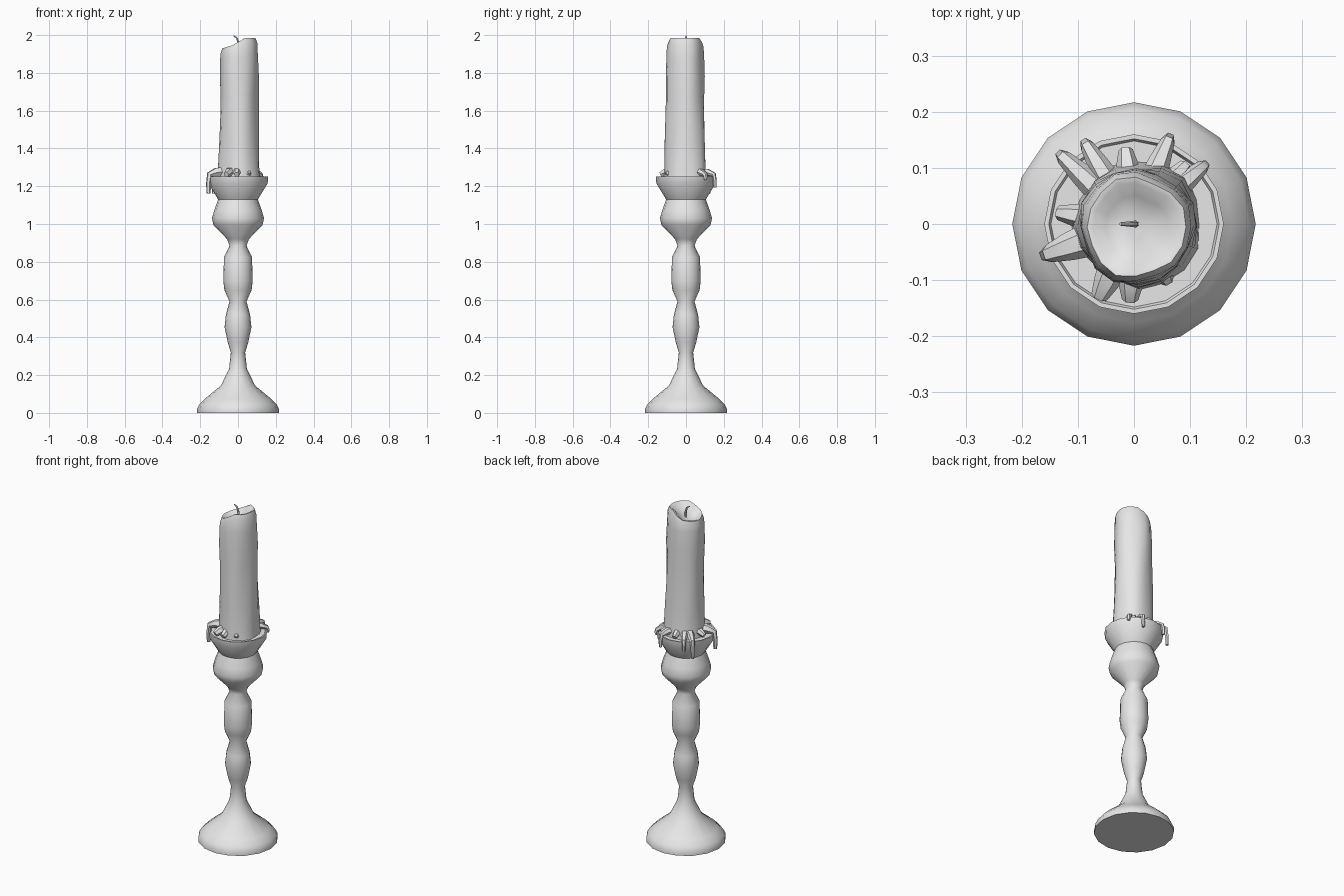
import bpy, bmesh, math
from mathutils import Vector

cube = bpy.data.objects.get("Cube")
if cube:
    bpy.data.objects.remove(cube, do_unlink=True)

SIDES = 16
grey = bpy.data.materials.new("light_grey")
grey.use_nodes = True
grey.diffuse_color = (0.8, 0.8, 0.8, 1)
grey.node_tree.nodes["Principled BSDF"].inputs["Base Color"].default_value = (0.8, 0.8, 0.8, 1)


def finish(obj, angle):
    """Give the part its colour and smooth shading with kept edges."""
    bpy.ops.object.select_all(action='DESELECT')
    obj.select_set(True)
    bpy.context.view_layer.objects.active = obj
    obj.data.materials.clear()
    obj.data.materials.append(grey)
    bpy.ops.object.shade_smooth_by_angle(angle=math.radians(angle))


def loft(name, profile, shape, angle):
    """Skin closed rings, one for each profile point, and cap both ends."""
    bm = bmesh.new()
    rings = [[bm.verts.new(shape(r, z, 2 * math.pi * i / SIDES)) for i in range(SIDES)]
             for r, z in profile]
    for low, high in zip(rings, rings[1:]):
        for i in range(SIDES):
            j = (i + 1) % SIDES
            bm.faces.new((low[i], low[j], high[j], high[i]))
    bm.faces.new(rings[0][::-1])
    bm.faces.new(rings[-1])
    bmesh.ops.recalc_face_normals(bm, faces=bm.faces)
    mesh = bpy.data.meshes.new(name)
    bm.to_mesh(mesh)
    bm.free()
    obj = bpy.data.objects.new(name, mesh)
    bpy.context.collection.objects.link(obj)
    finish(obj, angle)


def tube(name, points, radii, resolution=1):
    """Tapered tube through the points."""
    curve = bpy.data.curves.new(name, 'CURVE')
    curve.dimensions = '3D'
    curve.bevel_depth = 1
    curve.bevel_resolution = resolution
    curve.use_fill_caps = True
    line = curve.splines.new('POLY')
    line.points.add(len(points) - 1)
    for p, co, r in zip(line.points, points, radii):
        p.co = (*co, 1)
        p.radius = r
    obj = bpy.data.objects.new(name, curve)
    bpy.context.collection.objects.link(obj)
    bpy.ops.object.select_all(action='DESELECT')
    obj.select_set(True)
    bpy.context.view_layer.objects.active = obj
    bpy.ops.object.convert(target='MESH')
    finish(bpy.context.object, 50)


# Turned candlestick: foot, stem with two swellings, and cup
def turned(r, z, a):
    return (r * math.cos(a), r * math.sin(a), z)


stick = [(0.217, 0), (0.217, 0.02), (0.205, 0.045), (0.175, 0.075), (0.09, 0.145),
         (0.047, 0.235), (0.038, 0.32), (0.055, 0.375), (0.071, 0.455), (0.064, 0.52),
         (0.045, 0.59), (0.072, 0.65), (0.078, 0.7), (0.074, 0.825), (0.045, 0.885),
         (0.058, 0.92), (0.13, 0.995), (0.138, 1.03), (0.125, 1.075), (0.105, 1.13),
         (0.157, 1.215), (0.16, 1.252), (0.152, 1.252), (0.148, 1.242), (0.05, 1.242)]
loft("candlestick", stick, turned, 50)


# Uneven wax candle with a sloping rim and a melted hollow
def rim_height(x):
    if x < -0.02:
        return 1.95 + (x + 0.02) * 0.3
    return min(1.984, 1.95 + (x + 0.02) * 0.7)


def waxy(r, z, a):
    wobble = 1 + 0.035 * math.sin(3 * a + 4 * z) + 0.03 * math.sin(5 * a - 7 * z)
    x, y = r * wobble * math.cos(a), r * wobble * math.sin(a)
    t = z - 1.24
    if z > 1.9:
        z = rim_height(x) + z - 1.95
    return (x + 0.008 - 0.006 * t, y - 0.008 * t, z)


candle = [(0.114, 1.24), (0.109, 1.3), (0.106, 1.42), (0.103, 1.55), (0.101, 1.68),
          (0.103, 1.78), (0.1, 1.88), (0.097, 1.925), (0.088, 1.95), (0.078, 1.948),
          (0.055, 1.925), (0.02, 1.915)]
loft("candle", candle, waxy, 60)

# Bent wick
tube("wick", [(0.004, 0, 1.9), (0.002, 0, 1.96), (-0.006, 0, 1.985), (-0.024, 0, 1.997)],
     [0.006, 0.006, 0.005, 0.003])

# Wax drips: tip x, tip y, width, length hanging over the cup
drips = [(-0.125, 0.118, 0.017, 0.1), (-0.083, 0.138, 0.016, 0.06), (-0.015, 0.132, 0.016, 0),
         (0.06, 0.147, 0.016, 0.07), (0.092, 0.105, 0.015, 0), (0.12, 0.1, 0.016, 0.03),
         (-0.135, 0.02, 0.016, 0), (-0.15, -0.052, 0.021, 0.1), (-0.062, -0.13, 0.019, 0),
         (-0.007, -0.135, 0.018, 0), (0.06, -0.102, 0.015, 0), (0.093, -0.053, 0.014, 0)]
for n, (x, y, width, drop) in enumerate(drips):
    tip = Vector((x, y, 1.262))
    root = Vector((x, y, 0)).normalized() * 0.08 + Vector((0, 0, 1.275))
    path = [root, root.lerp(tip, 0.55) + Vector((0, 0, 0.006)), tip]
    radii = [width * 1.5, width * 1.2, width * 0.8]
    if drop:
        out = Vector((x, y, 0)).normalized() * 0.006
        path += [tip + out - Vector((0, 0, drop * 0.5)), tip + out - Vector((0, 0, drop))]
        radii += [width * 0.65, width * 0.5]
    tube(f"wax_drip_{n + 1}", path, radii)
